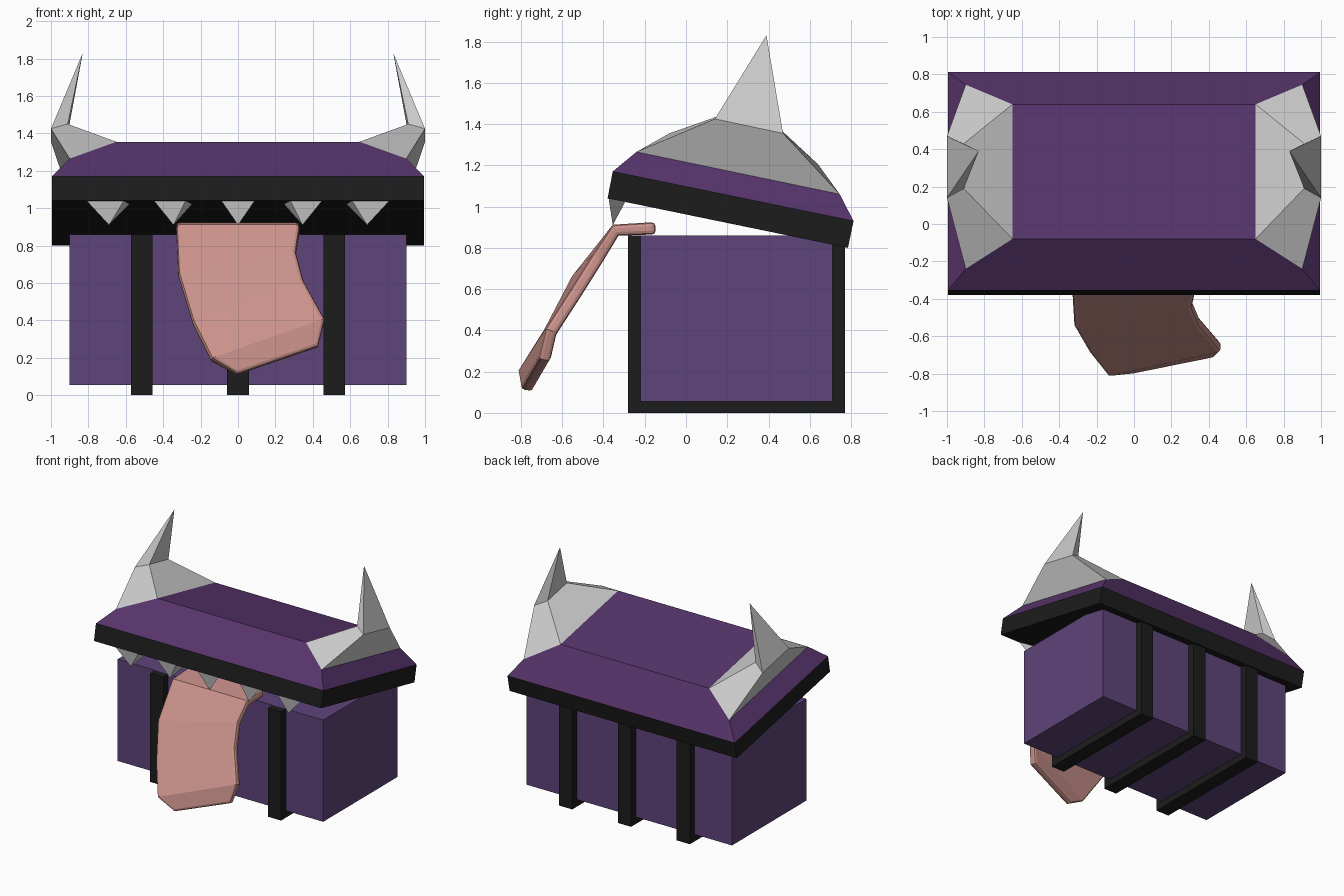
import bpy, bmesh

if "Cube" in bpy.data.objects:
    bpy.data.objects.remove(bpy.data.objects["Cube"])


def material(name, rgb):
    m = bpy.data.materials.new(name)
    m.diffuse_color = (*rgb, 1)
    m.use_nodes = True
    m.node_tree.nodes["Principled BSDF"].inputs["Base Color"].default_value = m.diffuse_color
    return m


BODY = material("body purple", (0.112, 0.058, 0.195))
ROOF = material("lid purple", (0.093, 0.034, 0.145))
BLACK = material("black trim", (0.012, 0.012, 0.012))
PINK = material("tongue pink", (0.60, 0.29, 0.26))


def build(name, verts, faces, mat=None, closed=True):
    bm = bmesh.new()
    vs = [bm.verts.new(v) for v in verts]
    for f in faces:
        bm.faces.new([vs[i] for i in f])
    if closed:
        bmesh.ops.recalc_face_normals(bm, faces=bm.faces)
    me = bpy.data.meshes.new(name)
    bm.to_mesh(me)
    bm.free()
    ob = bpy.data.objects.new(name, me)
    bpy.context.collection.objects.link(ob)
    if mat:
        me.materials.append(mat)
    return ob


def prism(name, profile, x0, x1, mat):
    """Extrude a (y, z) outline along x."""
    n = len(profile)
    verts = [(x, y, z) for x in (x0, x1) for y, z in profile]
    faces = [range(n), range(n, 2 * n)]
    faces += [(i, (i + 1) % n, (i + 1) % n + n, i + n) for i in range(n)]
    return build(name, verts, faces, mat)


# Chest body
prism("chest_body", [(-0.22, 0.055), (0.71, 0.055), (0.71, 0.86), (-0.22, 0.86)], -0.9, 0.9, BODY)

# U-shaped straps wrapping front, bottom and back
strap = [(-0.28, 0.86), (-0.28, 0), (0.77, 0), (0.77, 0.86),
         (0.71, 0.86), (0.71, 0.055), (-0.22, 0.055), (-0.22, 0.86)]
for i, x in enumerate((-0.515, 0, 0.515)):
    prism(f"strap_{i + 1}", strap, x - 0.058, x + 0.058, BLACK)

# Tilted lid rim
prism("lid_rim", [(-0.38, 1.04), (0.785, 0.80), (0.812, 0.93), (-0.355, 1.17)], -0.995, 0.995, BLACK)

# Lid roof: stations up the front slope, over the flat top, down the back
stations = [(0.995, -0.355, 1.17), (0.9, -0.24, 1.265), (0.65, -0.08, 1.355),
            (0.65, 0.64, 1.205), (0.9, 0.745, 1.06), (0.995, 0.812, 0.93)]
build("lid_roof", [(s * x, y, z) for s in (-1, 1) for x, y, z in stations],
      [(0, 6, 7, 8, 2, 1), (2, 8, 9, 3), (3, 9, 10, 11, 5, 4),
       (0, 1, 4, 5), (6, 11, 10, 7)], ROOF)

# Horns: four-sided base, narrower ring, then a spike
ring0 = stations[1:5]
ring1 = [(1.0, 0.14, 1.425), (0.91, 0.19, 1.45), (0.91, 0.43, 1.40), (1.0, 0.47, 1.355)]
horn_faces = [(0, 1, 2, 3)]
for i in range(4):
    j = (i + 1) % 4
    horn_faces += [(i, j, j + 4, i + 4), (i + 4, j + 4, 8)]
for side, s in (("left", -1), ("right", 1)):
    pts = ring0 + ring1 + [(0.83, 0.39, 1.83)]
    build(f"{side}_horn", [(s * x, y, z) for x, y, z in pts], horn_faces)

# Teeth under the front rim: centre, outer edge, inner edge, back x, tip x
teeth = [(-0.09, 0.09, 0.0, 0.0)]
for s in (-1, 1):
    teeth += [(s * 0.45, s * 0.28, s * 0.245, s * 0.345),
              (s * 0.81, s * 0.61, s * 0.58, s * 0.69)]
for i, (a, b, c, t) in enumerate(teeth):
    build(f"tooth_{i + 1}",
          [(a, -0.375, 1.04), (b, -0.375, 1.04), (c, -0.295, 1.022), (t, -0.355, 0.91)],
          [(0, 1, 2), (0, 1, 3), (1, 2, 3), (2, 0, 3)])

# Tongue: left/right edge per row, from the mouth down to the tip
rows = [((-0.33, -0.15, 0.925), (0.33, -0.15, 0.925)),
        ((-0.33, -0.355, 0.912), (0.33, -0.355, 0.912)),
        ((-0.318, -0.555, 0.66), (0.31, -0.45, 0.77)),
        ((-0.24, -0.69, 0.40), (0.35, -0.545, 0.62)),
        ((-0.14, -0.815, 0.20), (0.465, -0.68, 0.41)),
        ((0.0, -0.80, 0.115), (0.43, -0.715, 0.262))]
tongue = build("tongue", [p for r in rows for p in r],
               [(2 * i + 2, 2 * i + 3, 2 * i + 1, 2 * i) for i in range(5)], PINK, closed=False)
solid = tongue.modifiers.new("thickness", "SOLIDIFY")
solid.thickness = 0.06
solid.offset = -1
bevel = tongue.modifiers.new("rounded_rim", "BEVEL")
bevel.width = 0.018
bevel.segments = 2
bevel.limit_method = "ANGLE"
bevel.angle_limit = 1.1
